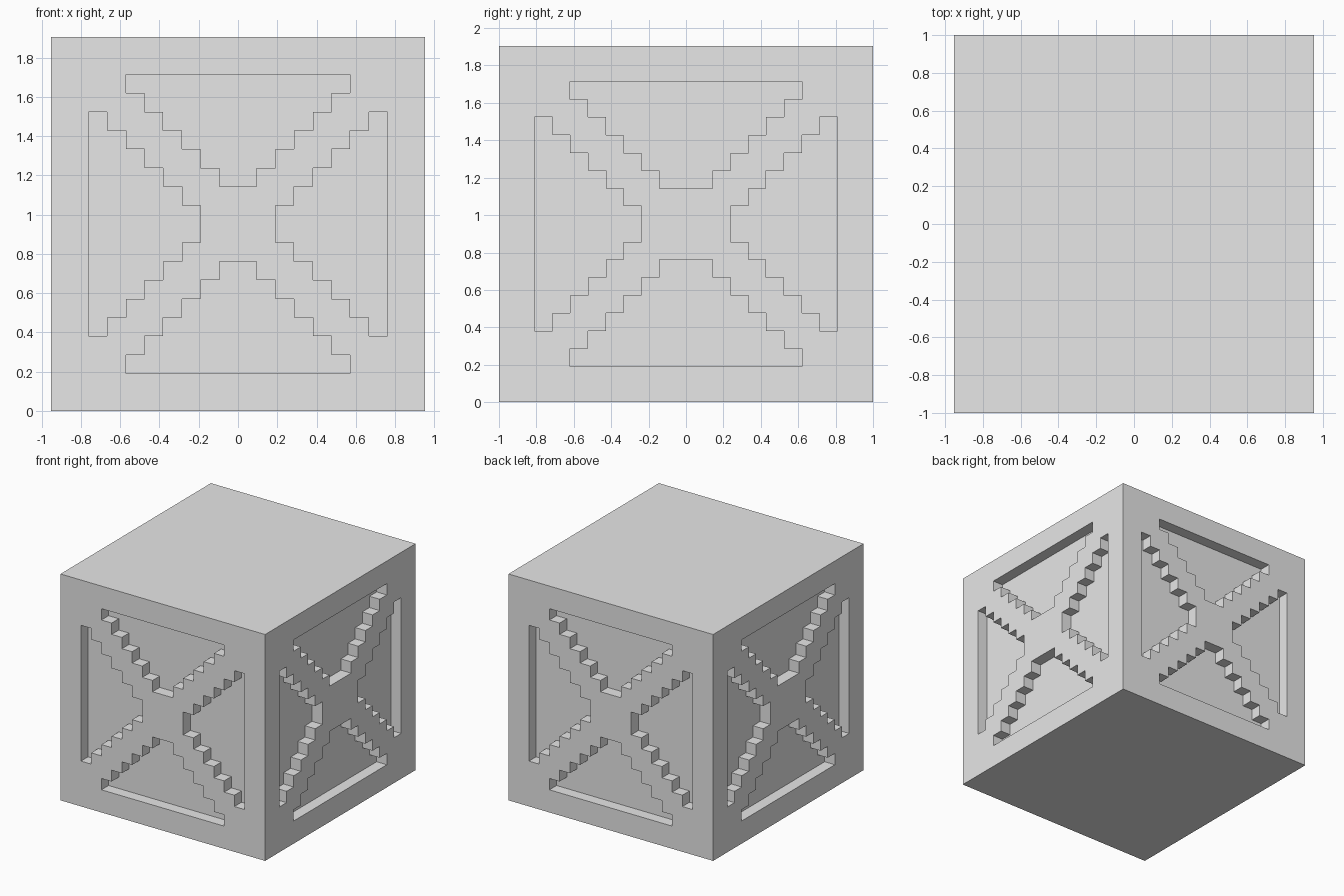
import bpy
import bmesh
from math import pi
from mathutils import Matrix, Vector

U = 2 / 21                      # one grid cell
STEPS = 6                       # stair steps in each recess
WIDE, DEEP, TALL = 20, 21, 20   # block size in cells

cube = bpy.data.objects.get("Cube")
if cube:
    bpy.data.objects.remove(cube, do_unlink=True)

grey = bpy.data.materials.new("plain grey")
grey.use_nodes = True
grey.diffuse_color = (0.8, 0.8, 0.8, 1)
grey.node_tree.nodes["Principled BSDF"].inputs["Base Color"].default_value = (0.8, 0.8, 0.8, 1)


def make_object(name, bm):
    bmesh.ops.recalc_face_normals(bm, faces=bm.faces)
    mesh = bpy.data.meshes.new(name)
    bm.to_mesh(mesh)
    bm.free()
    mesh.materials.append(grey)
    obj = bpy.data.objects.new(name, mesh)
    bpy.context.collection.objects.link(obj)
    return obj


def stepped_wedge(half, reach):
    """Outline that narrows in stairs from its outer edge to the face centre."""
    side = []
    for i in range(STEPS):
        side += [(half - i, reach - i), (half - i, reach - i - 1)]
    return side + [(-a, b) for a, b in reversed(side)]


def add_recess(bm, half, reach, quarter, face_turn, out):
    """Prism reaching one cell into a wall, turned within the wall and around z."""
    place = (Matrix.Rotation(face_turn * pi / 2, 4, 'Z')
             @ Matrix.Translation((0, 0, TALL / 2 * U))
             @ Matrix.Rotation(quarter * pi / 2, 4, 'Y'))
    ring = [bm.verts.new(place @ (Vector((a, 1 - out, b)) * U))
            for a, b in stepped_wedge(half, reach)]
    inner = bm.faces.new(ring)
    prism = bmesh.ops.extrude_face_region(bm, geom=[inner], use_keep_orig=True)
    moved = [v for v in prism["geom"] if isinstance(v, bmesh.types.BMVert)]
    outward = place.to_3x3() @ Vector((0, -2 * U, 0))
    bmesh.ops.translate(bm, verts=moved, vec=outward)


# Solid block
bm = bmesh.new()
bmesh.ops.create_cube(bm, size=1)
bmesh.ops.scale(bm, vec=Vector((WIDE, DEEP, TALL)) * U, verts=bm.verts)
bmesh.ops.translate(bm, vec=(0, 0, TALL / 2 * U), verts=bm.verts)
crate = make_object("crate_block", bm)

# Four stepped recesses on each wall, leaving a frame and a diagonal cross
bm = bmesh.new()
for turn in range(4):
    width, out = (WIDE, DEEP / 2) if turn % 2 == 0 else (DEEP, WIDE / 2)
    for quarter in range(4):
        if quarter % 2 == 0:
            half, reach = width / 2 - 4, TALL / 2 - 2
        else:
            half, reach = TALL / 2 - 4, width / 2 - 2
        add_recess(bm, half, reach, quarter, turn, out)
cutter = make_object("recess_cutter", bm)
cutter.hide_render = True

# Carve the recesses and drop the cutter
carve = crate.modifiers.new("carve recesses", 'BOOLEAN')
carve.operation = 'DIFFERENCE'
carve.solver = 'EXACT'
carve.object = cutter
bpy.context.view_layer.objects.active = crate
crate.select_set(True)
bpy.ops.object.modifier_apply(modifier=carve.name)
bpy.data.objects.remove(cutter, do_unlink=True)
